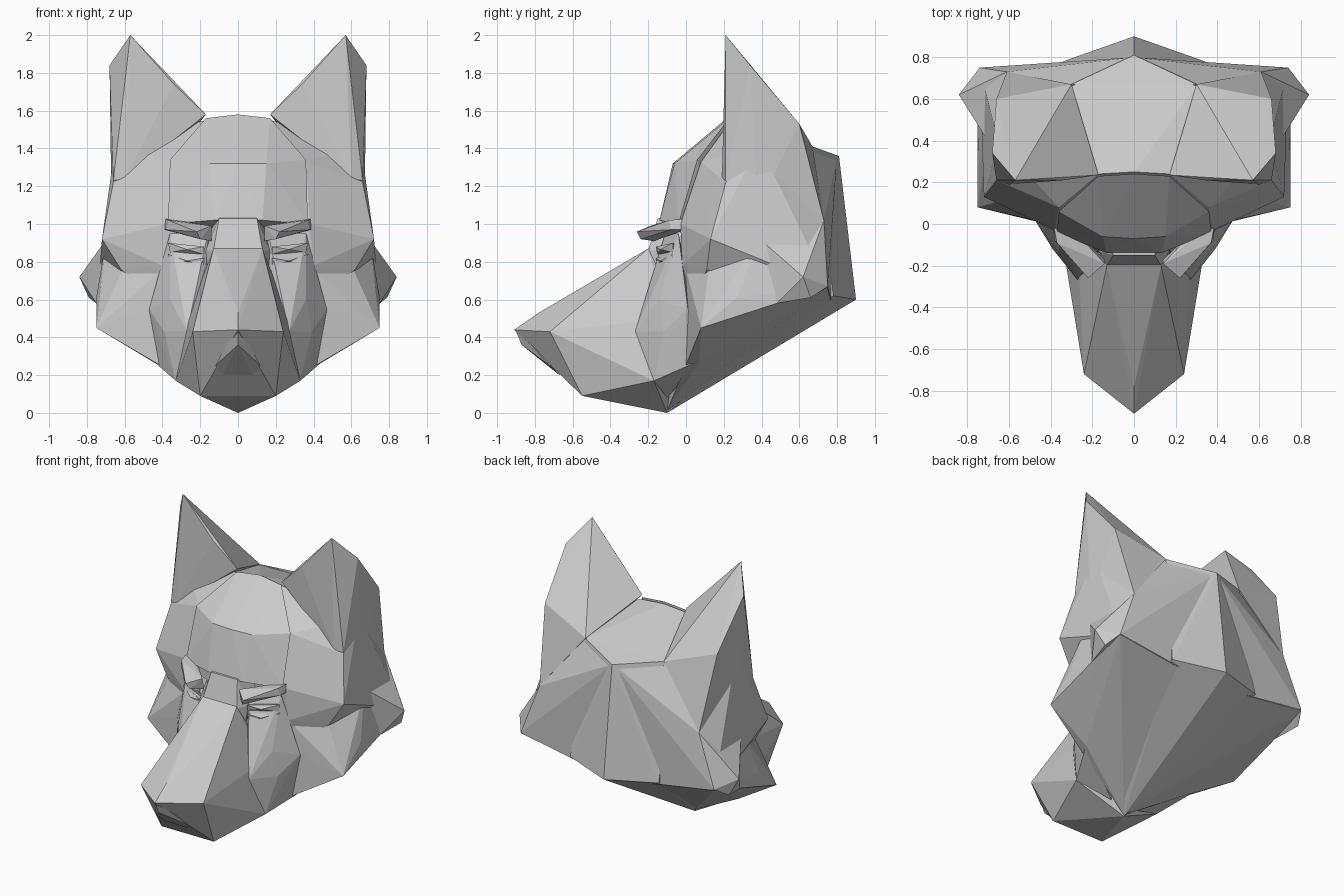
import bpy, bmesh

def mirrored(points):
    return points + [(-x, y, z) for x, y, z in points if x > 0]

def hull(name, points):
    """Faceted solid wrapped around a few corner points."""
    bm = bmesh.new()
    for p in points:
        bm.verts.new(p)
    bmesh.ops.convex_hull(bm, input=bm.verts[:])
    bmesh.ops.delete(bm, geom=[v for v in bm.verts if not v.link_faces], context='VERTS')
    bmesh.ops.recalc_face_normals(bm, faces=bm.faces[:])
    mesh = bpy.data.meshes.new(name)
    bm.to_mesh(mesh)
    bm.free()
    obj = bpy.data.objects.new(name, mesh)
    bpy.context.collection.objects.link(obj)
    return obj

def pair(name, points):
    return [hull(name + "_right", points),
            hull(name + "_left", [(-x, y, z) for x, y, z in points])]

# Skull: crown, temples and back of the head
head = hull("head", mirrored([
    (0, .25, 1.57), (.17, .24, 1.55), (.30, .66, 1.41), (0, .80, 1.36),
    (.36, .08, 1.33), (.66, .21, 1.22), (.65, .39, 1.42),
    (.61, .73, 1.02), (.38, -.03, 1.0), (.40, -.02, .78), (.72, .13, .92),
    (.62, .11, .76), (.70, .38, .92), (.74, .75, .67), (0, .78, .55),
    (.3, .0, .5)]))

# Forehead block
forehead = hull("forehead", mirrored([
    (0, .24, 1.58), (.17, .23, 1.56), (0, -.07, 1.32), (.15, -.06, 1.32),
    (.36, .06, 1.34), (.13, -.14, 1.02), (.37, -.04, 1.0), (.2, .2, .9)]))

# Cheeks and throat
cheeks = hull("cheeks", mirrored([
    (.75, .08, .45), (.75, .27, .61), (.75, .48, .58), (.74, .75, .665),
    (.61, .12, .76), (.70, .38, .91), (.46, .01, .56), (.45, .07, .27),
    (.40, .0, .76), (0, -.10, .01), (0, .77, .55)]))

# Nape ridge down the back and under the throat
nape = hull("nape", mirrored([
    (0, .90, .60), (0, .81, 1.36), (.34, .78, .62), (.30, .67, 1.41),
    (0, -.10, .0), (.30, .30, .35)]))

# Muzzle
muzzle = hull("muzzle", mirrored([
    (.13, -.20, .87), (0, -.78, .53), (0, -.91, .44), (.24, -.72, .43),
    (.20, -.55, .09), (0, -.55, .12), (.27, -.28, .43), (.33, -.17, .17),
    (.27, -.1, .5), (0, -.10, .0), (0, .1, .87)]))

# Bridge between the eyes
bridge = hull("bridge", mirrored([
    (.13, -.20, .86), (.10, -.15, 1.03), (.17, -.13, .86), (.13, .1, 1.05),
    (.13, .1, .7), (.16, -.15, .75)]))

# Jowls below the eyes
jowls = pair("jowl", [
    (.27, -.27, .43), (.36, -.14, .60), (.39, -.12, .43), (.33, -.17, .17),
    (.45, .07, .275), (.47, .01, .55), (.38, -.05, .80), (.17, -.14, .80),
    (.2, .1, .3), (.36, -.04, .95), (.16, -.11, .95), (.1, -.1, .08)])

# Nose pad
nose = hull("nose", mirrored([
    (0, -.90, .43), (0, -.87, .36), (.12, -.72, .25), (.08, -.67, .20),
    (.06, -.82, .36), (0, -.6, .3)]))

# Ears
ears = pair("ear", [
    (.57, .21, 2.0), (.68, .34, 1.84), (.17, .235, 1.58), (.34, .21, 1.74),
    (.60, .19, 1.24), (.66, .21, 1.23), (.66, .39, 1.44), (.66, .60, 1.53),
    (.30, .67, 1.41), (.61, .73, 1.02), (.60, .40, 1.75), (.67, .38, 1.1)])

# Pointed cheek tufts
tufts = pair("cheek_tuft", [
    (.84, .62, .72), (.69, .38, .93), (.75, .48, .58), (.79, .66, .61),
    (.74, .75, .67), (.61, .73, 1.02), (.55, .55, .75)])

# Merge the overlapping solids into one faceted skin
solids = [forehead, cheeks, nape, muzzle, bridge, nose] + jowls + ears + tufts
for part in solids:
    mod = head.modifiers.new("join_" + part.name, 'BOOLEAN')
    mod.operation = 'UNION'
    mod.solver = 'EXACT'
    mod.object = part
graph = bpy.context.evaluated_depsgraph_get()
merged = bpy.data.meshes.new_from_object(head.evaluated_get(graph))
head.modifiers.clear()
head.data = merged
for part in solids:
    bpy.data.objects.remove(part)

# Overhanging brows
pair("brow", [
    (.39, .02, 1.03), (.39, .0, .97), (.37, -.09, 1.02), (.38, -.08, .97),
    (.22, -.26, .96), (.20, -.24, .92), (.14, -.19, .99), (.14, -.17, .91),
    (.30, -.02, 1.0)])

# Eyelid folds
for i, z in enumerate((.88, .82)):
    pair(f"eyelid_{i + 1}", [
        (.18, -.16, z), (.37, -.07, z + .02), (.18, -.15, z - .04),
        (.36, -.07, z - .03), (.27, -.135, z - .015), (.27, -.04, z)])
